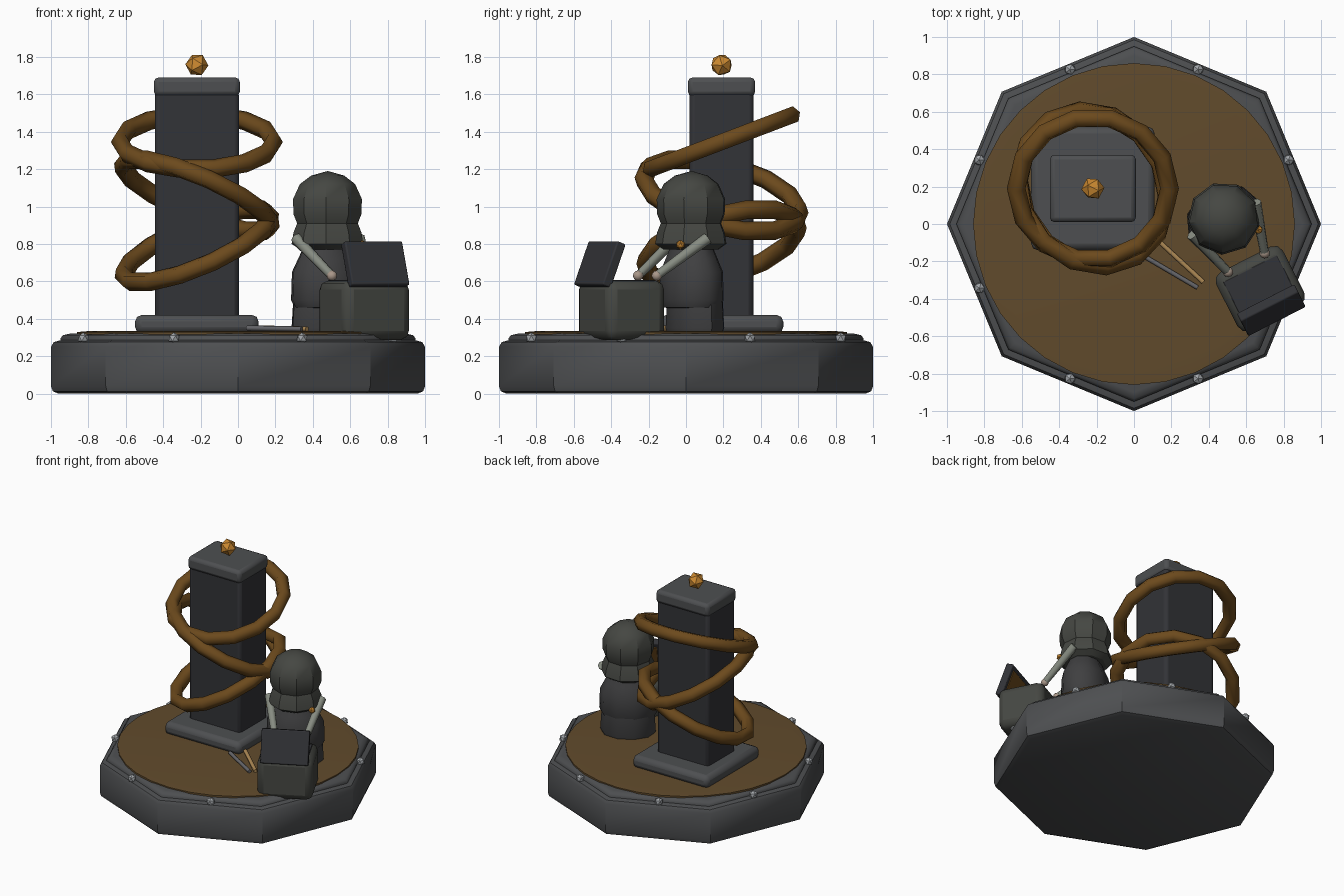
import bpy, bmesh, math
from mathutils import Vector, Matrix

if "Cube" in bpy.data.objects:
    bpy.data.objects.remove(bpy.data.objects["Cube"])

def mat(name, r, g, b):
    m = bpy.data.materials.new(name)
    m.diffuse_color = (r, g, b, 1)
    m.use_nodes = True
    m.node_tree.nodes["Principled BSDF"].inputs["Base Color"].default_value = m.diffuse_color
    return m

STONE = mat("stone", .075, .078, .082)
DARK = mat("dark_stone", .032, .033, .038)
EARTH = mat("earth", .12, .07, .025)
BRONZE = mat("bronze", .15, .068, .012)
GOLD = mat("gold", .6, .25, .03)
CLOTH = mat("cloth", .06, .063, .055)
ROBE = mat("robe", .05, .05, .052)
SLEEVE = mat("sleeve", .24, .26, .22)
SKIN = mat("skin", .4, .31, .25)
STEEL = mat("steel", .36, .38, .4)
IRON = mat("iron", .13, .13, .14)
WOOD = mat("wood", .42, .25, .09)

def finish(o, name, m, bevel=0, segs=2, angle=40):
    o.name = name
    o.data.materials.append(m)
    if bevel:
        b = o.modifiers.new("bevel", 'BEVEL')
        b.width, b.segments = bevel, segs
    bpy.ops.object.select_all(action='DESELECT')
    o.select_set(True)
    bpy.context.view_layer.objects.active = o
    bpy.ops.object.shade_smooth_by_angle(angle=math.radians(angle))
    return o

def box(name, loc, size, m, bevel=.02, rot=(0, 0, 0)):
    bpy.ops.mesh.primitive_cube_add(size=1, location=loc, rotation=rot)
    o = bpy.context.object
    o.data.transform(Matrix.Diagonal((*size, 1)))
    return finish(o, name, m, bevel)

def lathe(name, profile, sides, m, loc=(0, 0, 0), scale=(1, 1), turn=0, angle=40):
    bm = bmesh.new()
    rings = []
    for r, z in profile:
        if r == 0:
            rings.append([bm.verts.new((0, 0, z))] * sides)
        else:
            rings.append([bm.verts.new((r * scale[0] * math.cos(2 * math.pi * i / sides),
                                        r * scale[1] * math.sin(2 * math.pi * i / sides), z))
                          for i in range(sides)])
    for a, b in zip(rings, rings[1:]):
        for i in range(sides):
            j = (i + 1) % sides
            bm.faces.new(dict.fromkeys((a[i], a[j], b[j], b[i])))
    bmesh.ops.recalc_face_normals(bm, faces=bm.faces)
    me = bpy.data.meshes.new(name)
    bm.to_mesh(me)
    o = bpy.data.objects.new(name, me)
    bpy.context.collection.objects.link(o)
    o.location, o.rotation_euler = loc, (0, 0, turn)
    return finish(o, name, m, angle=angle)

def rod(name, a, b, r, m, sides=6, r2=None):
    a, b = Vector(a), Vector(b)
    bpy.ops.mesh.primitive_cone_add(vertices=sides, radius1=r, radius2=r2 or r, depth=(b - a).length,
                                    location=(a + b) / 2,
                                    rotation=(b - a).to_track_quat('Z', 'Y').to_euler())
    return finish(bpy.context.object, name, m, angle=65)

def ball(name, loc, r, m, angle=30, rot=(0, 0, 0), sub=1):
    bpy.ops.mesh.primitive_ico_sphere_add(subdivisions=sub, radius=r, location=loc, rotation=rot)
    return finish(bpy.context.object, name, m, angle=angle)

# Octagonal base, rim, earth floor and studs
lathe("base", [(0, 0), (.96, 0), (.99, .012), (1, .04), (1, .25), (.985, .275), (.95, .285), (0, .285)], 8, STONE)
lathe("rim", [(0, .27), (.95, .27), (.95, .295), (.935, .312), (.9, .32), (0, .32)], 8, STONE)
lathe("floor", [(0, .315), (.86, .315), (.86, .329), (.8, .334), (0, .336)], 32, EARTH)
for k in range(8):
    t = math.radians(22.5 + 45 * k)
    ball("rim_stud", (.895 * math.cos(t), .895 * math.sin(t), .295), .032, STEEL)

# Pillar
CX, CY = -.22, .19
box("plinth", (CX, CY, .37), (.66, .66, .1), STONE, .035)
box("pillar", (CX, CY, 1.0), (.45, .34, 1.24), DARK, .025)
box("pillar_cap", (CX, CY, 1.64), (.46, .36, .1), STONE, .025)
ball("gem", (CX, CY, 1.757), .062, GOLD, angle=10, rot=(.3, .5, .2))

# Three tilted bronze rings: centre height, slope in x, slope in y, radius
for z, sx, sy, R in ((1.345, 0, .38, .41), (1.06, -.43, -.27, .43), (.79, .43, .3, .425)):
    q = Vector((-sx, -sy, 1)).to_track_quat('Z', 'Y')
    bpy.ops.mesh.primitive_torus_add(major_radius=R, minor_radius=.05, major_segments=14, minor_segments=6,
                                     location=(CX, CY, z), rotation=q.to_euler())
    finish(bpy.context.object, "ring", BRONZE, angle=65)

# Hooded figure, turned to face the chest
TURN = math.radians(27)
d = Vector((math.sin(TURN), -math.cos(TURN), 0))
p = Vector((math.cos(TURN), math.sin(TURN), 0))
F = Vector((.48, .03, 0))
lathe("robe_skirt", [(0, .325), (.19, .325), (.2, .35), (.19, .5), (0, .52)], 10, ROBE, F - d * .02, (1, .76), TURN)
lathe("robe_torso", [(0, .45), (.19, .46), (.21, .5), (.205, .65), (.17, .72), (.13, .8), (0, .82)], 10, ROBE,
      F, (1, .8), TURN)
lathe("hood", [(0, .77), (.15, .77), (.195, .8), (.185, .86), (.165, .91), (.185, .96), (.187, 1.04),
               (.15, 1.12), (.09, 1.165), (0, 1.19)], 9, CLOTH, F, turn=TURN, angle=35)
ball("clasp", (.665, -.03, .795), .025, GOLD)
for s in (-1, 1):
    shoulder = F + p * .19 * s + Vector((0, 0, .83))
    hand = F + d * .265 + p * .11 * s + Vector((0, 0, .63))
    rod("sleeve", shoulder, hand, .032, SLEEVE, 7, .024)
    ball("hand", hand, .028, SKIN, 60, sub=2)

# Open chest with the lid hinged on its far side
C = Vector((.675, -.345, 0))
box("chest", C + Vector((0, 0, .445)), (.40, .35, .32), CLOTH, .05, (0, 0, TURN))
box("chest_opening", C + Vector((0, 0, .60)), (.32, .24, .012), DARK, .004, (0, 0, TURN))
lean = Vector((0, 0, .23)) - d * .09
mid = C + d * .13 + Vector((0, 0, .69))
box("chest_lid", mid, (.345, .055, .25), DARK, .008, (math.radians(-21), 0, TURN))
box("lid_lining", mid - d * .028 + Vector((0, 0, -.011)), (.28, .008, .18), BRONZE, .002,
    (math.radians(-21), 0, TURN))

# Tools lying on the floor
rod("iron_rod", (.05, -.17, .35), (.34, -.34, .345), .014, IRON)
rod("wooden_rod", (.12, -.08, .35), (.37, -.31, .345), .014, WOOD)
